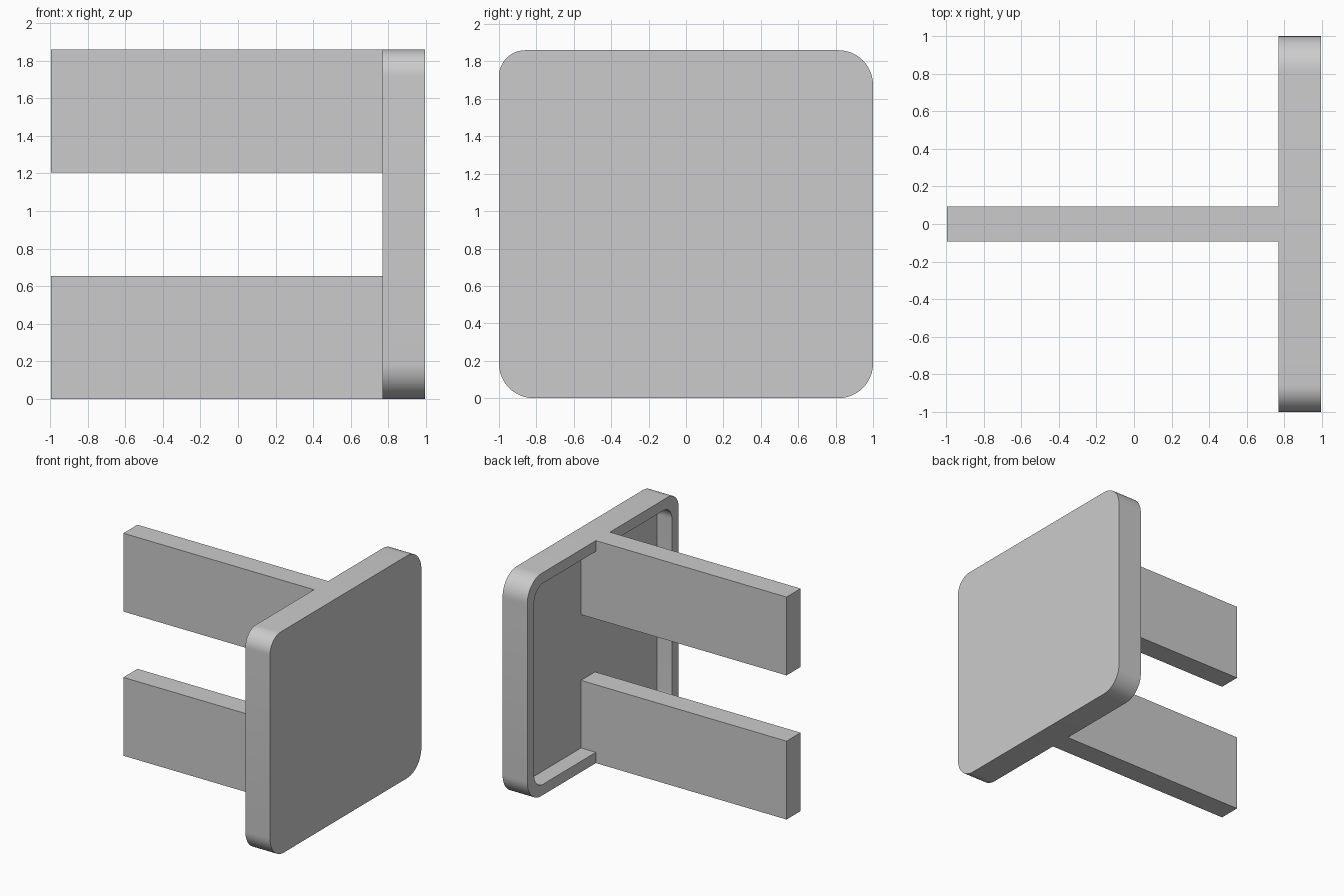
import bpy, bmesh
from math import sin, cos, pi, radians

cube = bpy.data.objects.get("Cube")
if cube:
    bpy.data.objects.remove(cube, do_unlink=True)

grey = bpy.data.materials.new("plain_grey")
grey.use_nodes = True
grey.diffuse_color = (0.6, 0.6, 0.6, 1)
grey.node_tree.nodes["Principled BSDF"].inputs["Base Color"].default_value = (0.6, 0.6, 0.6, 1)

HEIGHT, RIM = 1.86, 0.09
OUTER_X, RIM_X, FLOOR_X, TIP_X = 0.996, 0.768, 0.905, -0.996


def finish(name, bm):
    bmesh.ops.recalc_face_normals(bm, faces=bm.faces)
    mesh = bpy.data.meshes.new(name)
    bm.to_mesh(mesh)
    bm.free()
    mesh.materials.append(grey)
    obj = bpy.data.objects.new(name, mesh)
    bpy.context.collection.objects.link(obj)
    return obj


def rounded_outline(inset, radii, steps=12):
    """Rounded rectangle in y and z; radii run counterclockwise from top back."""
    half_y, half_z = 1 - inset, HEIGHT / 2 - inset
    points = []
    for i, (sy, sz) in enumerate([(1, 1), (-1, 1), (-1, -1), (1, -1)]):
        r = radii[i]
        for k in range(steps + 1):
            a = (i + k / steps) * pi / 2
            points.append((sy * (half_y - r) + r * cos(a),
                           HEIGHT / 2 + sz * (half_z - r) + r * sin(a)))
    return points


# Rounded plate with a shallow recess on its inner side
bm = bmesh.new()
outer = rounded_outline(0, (0.185, 0.14, 0.185, 0.185))
inner = rounded_outline(RIM, (0.12, 0.11, 0.12, 0.12))
rings = [[bm.verts.new((x, y, z)) for y, z in outline]
         for outline, x in ((outer, OUTER_X), (outer, RIM_X), (inner, RIM_X), (inner, FLOOR_X))]
for a, b in zip(rings, rings[1:]):
    for i in range(len(a)):
        j = (i + 1) % len(a)
        bm.faces.new((a[i], a[j], b[j], b[i]))
bm.faces.new(rings[0])
bm.faces.new(rings[-1])
plate = finish("plate", bm)
bpy.context.view_layer.objects.active = plate
plate.select_set(True)
bpy.ops.object.shade_smooth_by_angle(angle=radians(30))

# Two flat arms, stepped around the rim to reach the recess floor
profile = [(TIP_X, 0), (RIM_X, 0), (RIM_X, RIM), (FLOOR_X, RIM),
           (FLOOR_X, 0.655), (TIP_X, 0.655)]
for name, flip in (("lower_arm", False), ("upper_arm", True)):
    bm = bmesh.new()
    face = bm.faces.new([bm.verts.new((x, -0.092, HEIGHT - z if flip else z))
                         for x, z in profile])
    swept = bmesh.ops.extrude_face_region(bm, geom=[face])["geom"]
    bmesh.ops.translate(bm, vec=(0, 0.186, 0),
                        verts=[v for v in swept if isinstance(v, bmesh.types.BMVert)])
    finish(name, bm)
